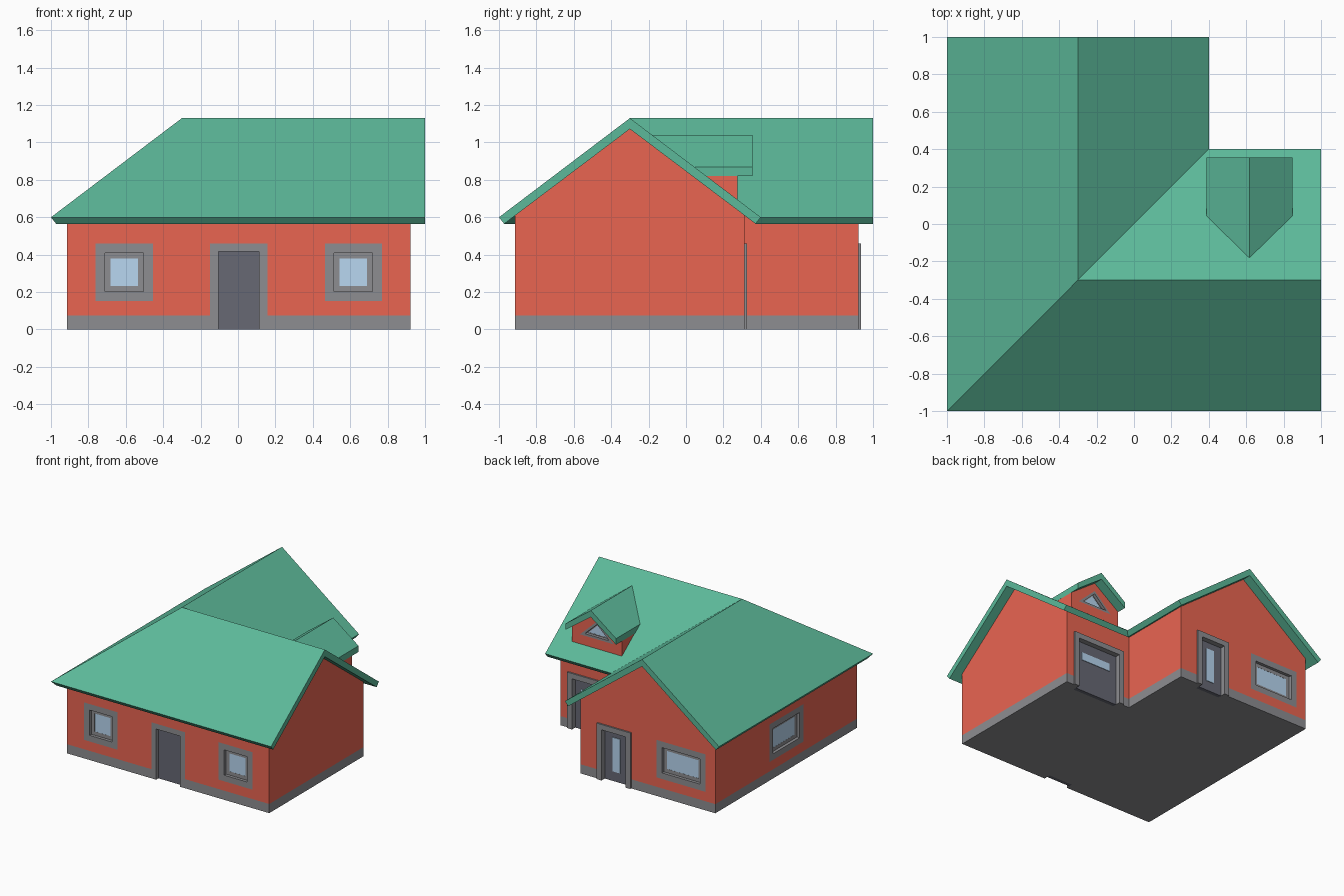
import bpy, bmesh
from mathutils import Vector

if "Cube" in bpy.data.objects:
    bpy.data.objects.remove(bpy.data.objects["Cube"])


def material(name, rgb):
    m = bpy.data.materials.new(name)
    m.diffuse_color = (*rgb, 1)
    m.use_nodes = True
    m.node_tree.nodes["Principled BSDF"].inputs["Base Color"].default_value = m.diffuse_color
    return m


GREEN = material("roof_green", (0.107, 0.485, 0.32))
RED = material("wall_red", (0.82, 0.13, 0.083))
GLASS = material("glass_blue", (0.48, 0.68, 0.88))
DOOR = material("door_slate", (0.135, 0.14, 0.175))
GREY = material("trim_grey", (0.27, 0.27, 0.285))


def finish(bm, name, mat):
    bmesh.ops.recalc_face_normals(bm, faces=bm.faces)
    mesh = bpy.data.meshes.new(name)
    bm.to_mesh(mesh)
    bm.free()
    ob = bpy.data.objects.new(name, mesh)
    bpy.context.collection.objects.link(ob)
    if mat:
        mesh.materials.append(mat)
    return ob


def l_sweep(name, profile, end, mat):
    """Sweep a (distance, height) profile along the mitred L-shaped ridge line."""
    bm = bmesh.new()
    c = -0.3
    rows = [[bm.verts.new(p) for p in ((end, c - d, z), (c - d, c - d, z), (c - d, end, z))]
            for d, z in profile]
    for a, b in zip(rows, rows[1:] + rows[:1]):
        for i in (0, 1):
            bm.faces.new((a[i], a[i + 1], b[i + 1], b[i]))
    for i in (0, 2):
        bm.faces.new([r[i] for r in rows])
    return finish(bm, name, mat)


class Wall:
    """Maps (along, height, outward) to world space."""
    def __init__(self, axis, pos, sign):
        self.axis, self.pos, self.sign = axis, pos, sign

    def point(self, u, z, n):
        w = self.pos + n * self.sign
        return (u, w, z) if self.axis == "y" else (w, u, z)


def add_prism(bm, wall, outer, n0, n1, inner=None):
    """Extrude a polygon, or the ring between two matching polygons."""
    loops = [[[bm.verts.new(wall.point(u, z, n)) for u, z in poly] for n in (n0, n1)]
             for poly in ([outer, inner] if inner else [outer])]
    k = len(outer)
    for lo, hi in loops:
        for i in range(k):
            j = (i + 1) % k
            bm.faces.new((lo[i], lo[j], hi[j], hi[i]))
    for side in (0, 1):
        if inner:
            a, b = loops[0][side], loops[1][side]
            for i in range(k):
                j = (i + 1) % k
                bm.faces.new((a[i], a[j], b[j], b[i]))
        else:
            bm.faces.new(loops[0][side])


def prism(name, mat, *args):
    bm = bmesh.new()
    add_prism(bm, *args)
    return finish(bm, name, mat)


def rect(u, w, z0, z1):
    return [(u - w / 2, z0), (u + w / 2, z0), (u + w / 2, z1), (u - w / 2, z1)]


def inset(poly, d):
    """Offset a counter-clockwise convex polygon inwards."""
    out = []
    for i, p in enumerate(poly):
        p = Vector(p)
        e1 = (p - Vector(poly[i - 1])).normalized()
        e2 = (Vector(poly[(i + 1) % len(poly)]) - p).normalized()
        n1, n2 = Vector((-e1.y, e1.x)), Vector((-e2.y, e2.x))
        out.append(tuple(p + (n1 + n2) * d / (1 + n1.dot(n2))))
    return out


DEEP = -0.06
cutters = bmesh.new()


def window(name, wall, poly, frame=0.05, casing=0.03):
    inner, pane = inset(poly, frame), inset(poly, frame + casing)
    add_prism(cutters, wall, poly, DEEP, 0.05)
    prism(name + "_frame", GREY, wall, poly, DEEP, 0, inner)
    prism(name + "_casing", GREY, wall, inner, DEEP, -0.025, pane)
    prism(name + "_glass", GLASS, wall, pane, DEEP, -0.026)


def door(name, wall, u, w, out, pane=None):
    a, b, top, t = u - w / 2, u + w / 2, 0.46, 0.044
    add_prism(cutters, wall, rect(u, w, -0.1, top), DEEP, 0.05)
    prism(name + "_frame", GREY, wall,
          [(a, 0), (a + t, 0), (a + t, top - t), (b - t, top - t),
           (b - t, 0), (b, 0), (b, top), (a, top)], DEEP, out)
    prism(name + "_panel", DOOR, wall, rect(u, w - 2 * t, 0, top - t), DEEP, -0.03)
    if pane:
        prism(name + "_glass", GLASS, wall, pane, -0.035, -0.025)


# main roof slab, walls and plinth
SLOPE = 0.53 / 0.7
l_sweep("main_roof", [(-0.7, 0.60), (0, 1.13), (0.7, 0.60),
                      (0.672, 0.565), (0, 1.072), (-0.672, 0.565)], 1.0, GREEN)
H = 0.613
END = 0.923
top = 1.085 - H * SLOPE
walls = l_sweep("walls", [(-H, 0.075), (-H, top), (0, 1.085), (H, top), (H, 0.075)], END, RED)
plinth = l_sweep("plinth", [(-H, 0), (-H, 0.075), (H, 0.075), (H, 0)], END, GREY)

# dormer on the back slope
DX = 0.617
dormer_face = Wall("y", 0.275, 1)
prism("dormer_roof", GREEN, dormer_face,
      [(DX - 0.23, 0.87), (DX - 0.23, 0.82), (DX, 0.985), (DX + 0.23, 0.82),
       (DX + 0.23, 0.87), (DX, 1.04)], -0.465, 0.08)
dormer = prism("dormer_walls", RED, dormer_face,
               [(DX - 0.227, 0.66), (DX + 0.227, 0.66), (DX + 0.227, 0.83),
                (DX, 0.995), (DX - 0.227, 0.83)], -0.46, 0)

# doors and windows
front, back = Wall("y", -0.913, -1), Wall("y", END, 1)
left, inner_back = Wall("x", -0.913, -1), Wall("y", 0.313, 1)
for side, u in (("left", -0.608), ("right", 0.617)):
    window("front_window_" + side, front, rect(u, 0.306, 0.152, 0.46))
window("back_window", back, rect(-0.60, 0.445, 0.152, 0.46))
window("side_window", left, rect(0.0, 0.445, 0.152, 0.46))
window("dormer_window", dormer_face,
       [(DX - 0.155, 0.772), (DX + 0.155, 0.772), (DX, 0.918)], 0.018, 0.007)
door("front_door", front, 0.004, 0.306, 0)
door("back_door", back, 0.004, 0.306, 0.013, rect(0.004, 0.07, 0.08, 0.36))
door("garage_door", inner_back, 0.612, 0.48, 0.013, rect(0.617, 0.27, 0.265, 0.33))

# cut the openings
cutter = finish(cutters, "opening_cutter", None)
cutter.hide_render = True
cutter.hide_viewport = True
for ob in (walls, plinth, dormer):
    mod = ob.modifiers.new("openings", "BOOLEAN")
    mod.object = cutter
    mod.solver = "EXACT"
